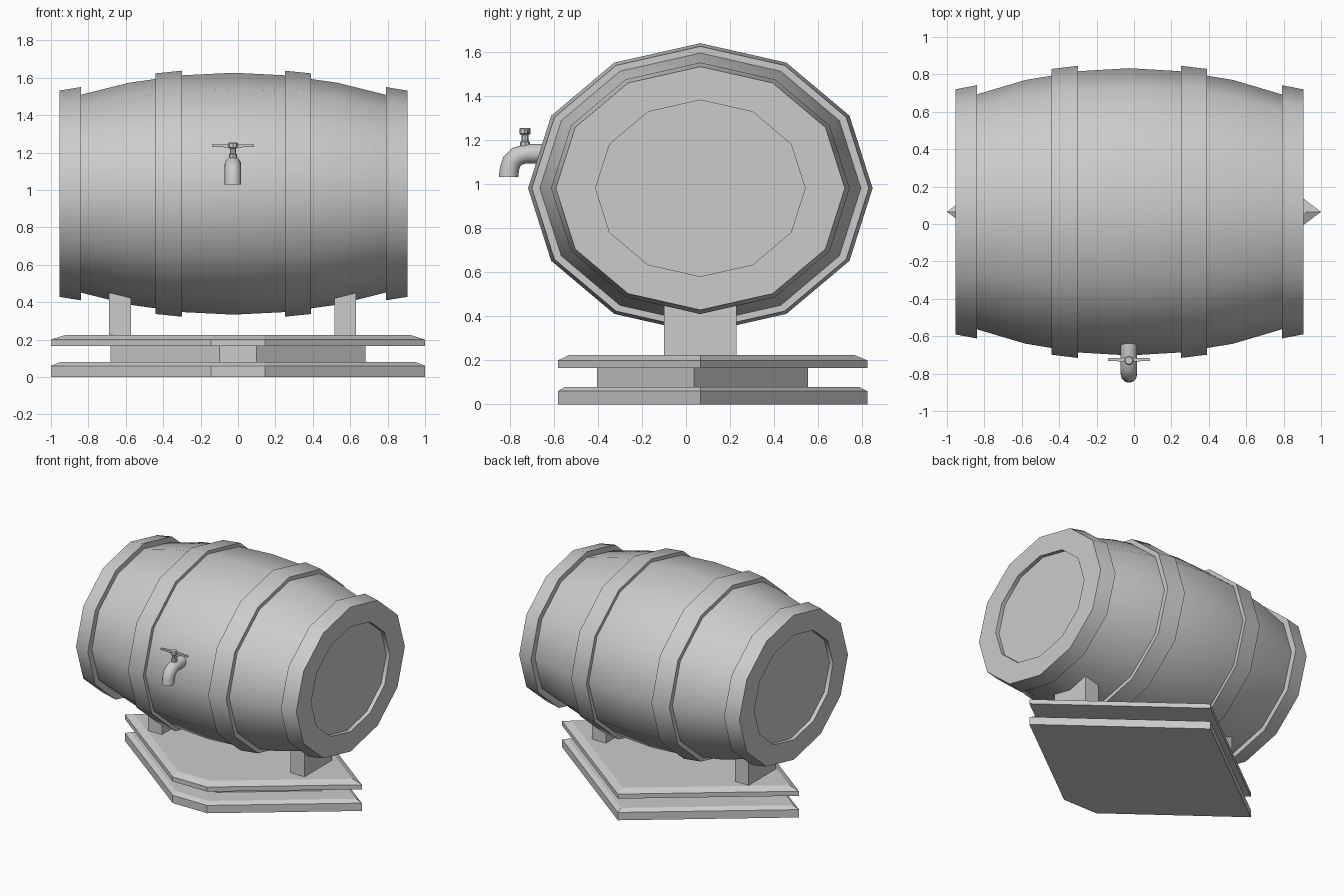
import bpy, bmesh
from math import sin, cos, pi, radians

if "Cube" in bpy.data.objects:
    bpy.data.objects.remove(bpy.data.objects["Cube"])

CX, CY, CZ = -0.025, 0.065, 0.98   # barrel centre
SQUASH = 0.842                     # barrel section is slightly flattened


def loft(name, rings, loop=False, smooth=None):
    """Skin a list of equal-length point rings; cap the ends or close into a loop."""
    bm = bmesh.new()
    vs = [[bm.verts.new(p) for p in ring] for ring in rings]
    n = len(rings[0])
    pairs = list(zip(vs, vs[1:])) + ([(vs[-1], vs[0])] if loop else [])
    for a, b in pairs:
        for i in range(n):
            j = (i + 1) % n
            bm.faces.new((a[i], a[j], b[j], b[i]))
    if not loop:
        bm.faces.new(vs[0])
        bm.faces.new(vs[-1])
    bmesh.ops.recalc_face_normals(bm, faces=bm.faces)
    me = bpy.data.meshes.new(name)
    bm.to_mesh(me)
    bm.free()
    ob = bpy.data.objects.new(name, me)
    bpy.context.collection.objects.link(ob)
    if smooth:
        bpy.ops.object.select_all(action='DESELECT')
        ob.select_set(True)
        bpy.context.view_layer.objects.active = ob
        bpy.ops.object.shade_smooth_by_angle(angle=radians(smooth))
    return ob


def barrel_ring(x, r):
    return [(CX + x, CY + r * sin(k * pi / 6), CZ + SQUASH * r * cos(k * pi / 6))
            for k in range(12)]


def disc(x, y, z, r, n=8):
    return [(x + r * cos(2 * pi * k / n), y + r * sin(2 * pi * k / n), z) for k in range(n)]


def box(name, x0, x1, y0, y1, z0, z1):
    return loft(name, [[(x0, y0, z), (x1, y0, z), (x1, y1, z), (x0, y1, z)] for z in (z0, z1)])


# Barrel with recessed heads and end hoops (half profile, mirrored)
half = [(-0.90, 0.475), (-0.93, 0.475), (-0.93, 0.655), (-0.815, 0.677), (-0.815, 0.628),
        (-0.555, 0.705), (-0.27, 0.752)]
profile = half + [(0, 0.768)] + [(-x, r) for x, r in reversed(half)]
loft("barrel", [barrel_ring(x, r) for x, r in profile], smooth=40)

# Middle hoops
for side, s in (("left", -1), ("right", 1)):
    hoop = [(0.415, 0.70), (0.415, 0.764), (0.275, 0.781), (0.275, 0.72)]
    loft("hoop_" + side, [barrel_ring(s * x, r) for x, r in hoop], loop=True, smooth=40)

# Five-sided base: two chamfered slabs with a narrower block between
PLAN = [(-0.145, -0.645), (0.145, -0.645), (1, 0), (0, 0.757), (-1, 0)]


def plan(s, z, cy=CY):
    return [(x * s, cy + y * s, z) for x, y in PLAN]


for name, z0, z1, z2, top in (("base_lower", 0, 0.06, 0.08, 0.95),
                              ("base_upper", 0.165, 0.20, 0.225, 0.92)):
    loft(name, [plan(1, z0), plan(1, z1), plan(top, z2)])
loft("base_middle", [plan(0.683, 0.08, 0.037), plan(0.683, 0.165, 0.037)])

# Supports
box("support_left", -0.69, -0.573, -0.10, 0.23, 0.22, 0.46)
box("support_right", 0.515, 0.632, -0.10, 0.23, 0.22, 0.46)

# Tap spout bending downward
path = [(-0.62, 1.137, 0), (-0.725, 1.137, 0), (-0.765, 1.125, 30),
        (-0.79, 1.10, 60), (-0.800, 1.07, 80), (-0.805, 1.03, 90)]
TX, TR = -0.027, 0.044
rings = []
for y, z, deg in path:
    a = radians(deg)
    rings.append([(TX + TR * cos(t), y - TR * sin(t) * sin(a), z + TR * sin(t) * cos(a))
                  for t in (2 * pi * k / 12 for k in range(12))])
loft("tap_spout", rings, smooth=50)

# Tap stem, hub and tapered cross handle
loft("tap_stem", [disc(TX, -0.73, z, r) for z, r in
                  ((1.15, 0.022), (1.19, 0.022), (1.195, 0.015), (1.225, 0.015))], smooth=40)
loft("tap_hub", [disc(TX, -0.73, z, r) for z, r in
                 ((1.222, 0.018), (1.228, 0.026), (1.248, 0.026), (1.254, 0.02))])
loft("tap_handle", [[(TX + x, -0.725 - w, 1.236 - h), (TX + x, -0.725 + w, 1.236 - h),
                     (TX + x, -0.725 + w, 1.236 + h), (TX + x, -0.725 - w, 1.236 + h)]
                    for x, w, h in ((-0.113, 0.007, 0.006), (0, 0.011, 0.009),
                                    (0.113, 0.007, 0.006))])
